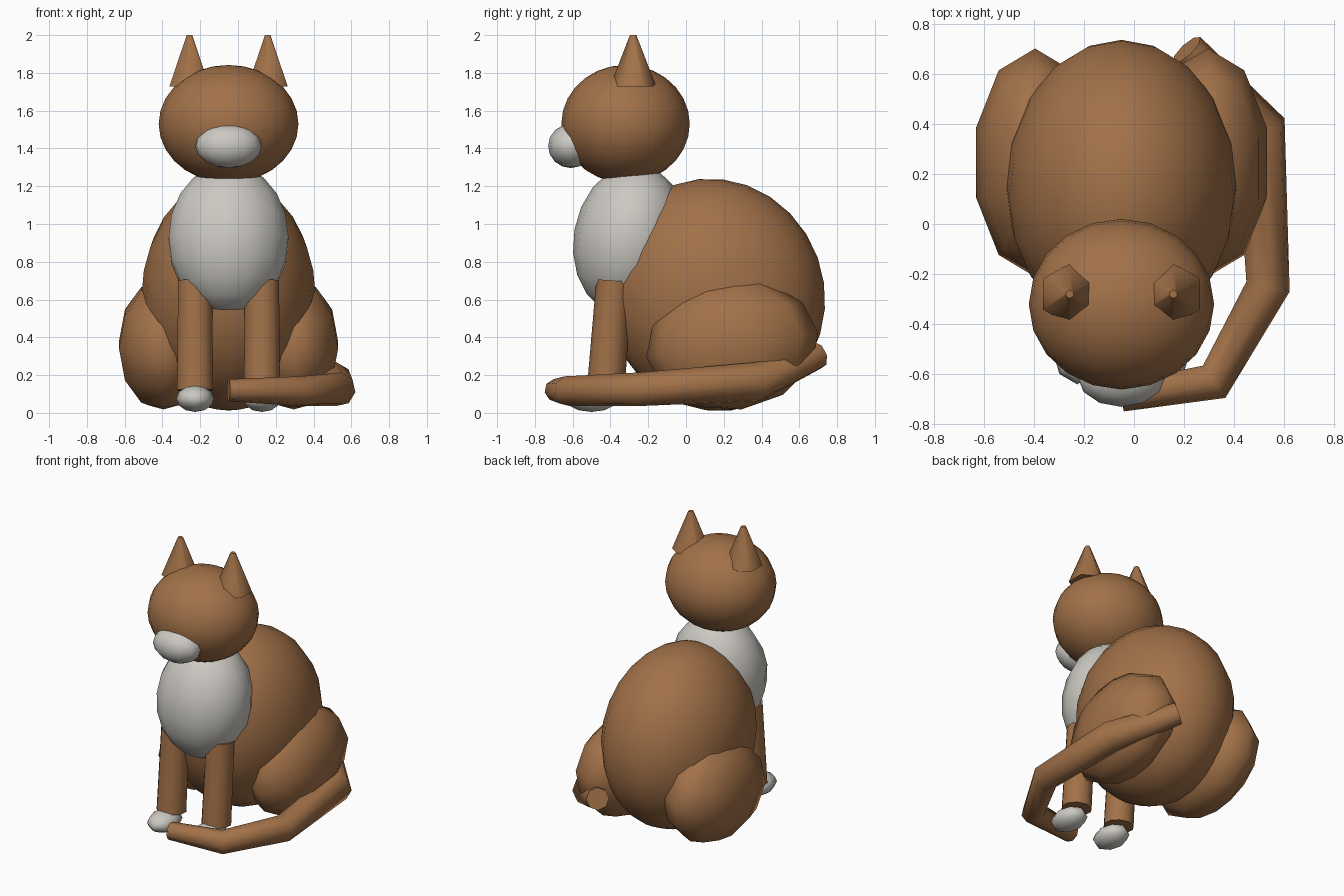
import bpy
import math
from mathutils import Vector

if "Cube" in bpy.data.objects:
    bpy.data.objects.remove(bpy.data.objects["Cube"])

CX = -0.05  # body symmetry line (the tail shifts the overall centre)


def material(name, rgb):
    m = bpy.data.materials.new(name)
    m.diffuse_color = (*rgb, 1)
    m.use_nodes = True
    m.node_tree.nodes["Principled BSDF"].inputs["Base Color"].default_value = m.diffuse_color
    return m


fur = material("brown_fur", (0.36, 0.165, 0.065))
pale = material("pale_fur", (0.6, 0.58, 0.54))


def finish(ob, name, mat):
    ob.name = name
    ob.data.materials.append(mat)
    bpy.ops.object.shade_smooth_by_angle(angle=math.radians(65))
    return ob


def ellipsoid(name, loc, radii, segs, rings, tilt=0, mat=fur):
    bpy.ops.mesh.primitive_uv_sphere_add(segments=segs, ring_count=rings, location=loc,
                                         rotation=(math.radians(tilt), 0, 0))
    ob = bpy.context.object
    ob.scale = radii
    bpy.ops.object.transform_apply(location=False, rotation=False, scale=True)
    return finish(ob, name, mat)


def limb(name, a, b, r1, r2, sides):
    a, b = Vector(a), Vector(b)
    d = b - a
    bpy.ops.mesh.primitive_cone_add(vertices=sides, radius1=r1, radius2=r2, depth=d.length,
                                    location=(a + b) / 2,
                                    rotation=(-math.atan2(d.y, d.z), 0, 0))
    return finish(bpy.context.object, name, fur)


# Torso, chest bib, head and muzzle
ellipsoid("body", (CX, 0.152, 0.625), (0.46, 0.58, 0.62), 20, 14, tilt=20)
ellipsoid("chest", (CX, -0.30, 0.92), (0.325, 0.295, 0.40), 14, 10, tilt=-10, mat=pale)
ellipsoid("head", (CX, -0.32, 1.53), (0.37, 0.34, 0.312), 20, 14)
ellipsoid("muzzle", (CX, -0.61, 1.413), (0.175, 0.12, 0.117), 12, 8, mat=pale)

# Paired parts
for side, s in (("left", -1), ("right", 1)):
    ex, lx, hx = CX + s * 0.207, CX + s * 0.177, CX + s * 0.345
    limb(side + "_ear", (ex, -0.28, 1.727), (ex, -0.28, 2.0), 0.123, 0.017, 6)
    limb(side + "_front_leg", (lx, -0.425, 0.12), (lx, -0.38, 0.70), 0.10, 0.095, 10)
    ellipsoid(side + "_front_paw", (lx, -0.50, 0.075), (0.10, 0.14, 0.07), 8, 6, mat=pale)
    ellipsoid(side + "_thigh", (hx, 0.245, 0.36), (0.247, 0.46, 0.345), 10, 6, tilt=8)

# Tail wrapped around the right side to the front paws
path = [(0.21, 0.695, 0.305, 0.075), (0.505, 0.38, 0.165, 0.105), (0.535, -0.25, 0.125, 0.09),
        (0.32, -0.63, 0.115, 0.08), (-0.05, -0.69, 0.12, 0.06)]
cu = bpy.data.curves.new("tail", "CURVE")
cu.dimensions = "3D"
cu.bevel_depth = 1.0
cu.bevel_resolution = 2
cu.use_fill_caps = True
sp = cu.splines.new("POLY")
sp.points.add(len(path) - 1)
for p, (x, y, z, r) in zip(sp.points, path):
    p.co = (x, y, z, 1)
    p.radius = r
tail = bpy.data.objects.new("tail", cu)
bpy.context.collection.objects.link(tail)
bpy.ops.object.select_all(action="DESELECT")
tail.select_set(True)
bpy.context.view_layer.objects.active = tail
bpy.ops.object.convert(target="MESH")
finish(bpy.context.object, "tail", fur)
